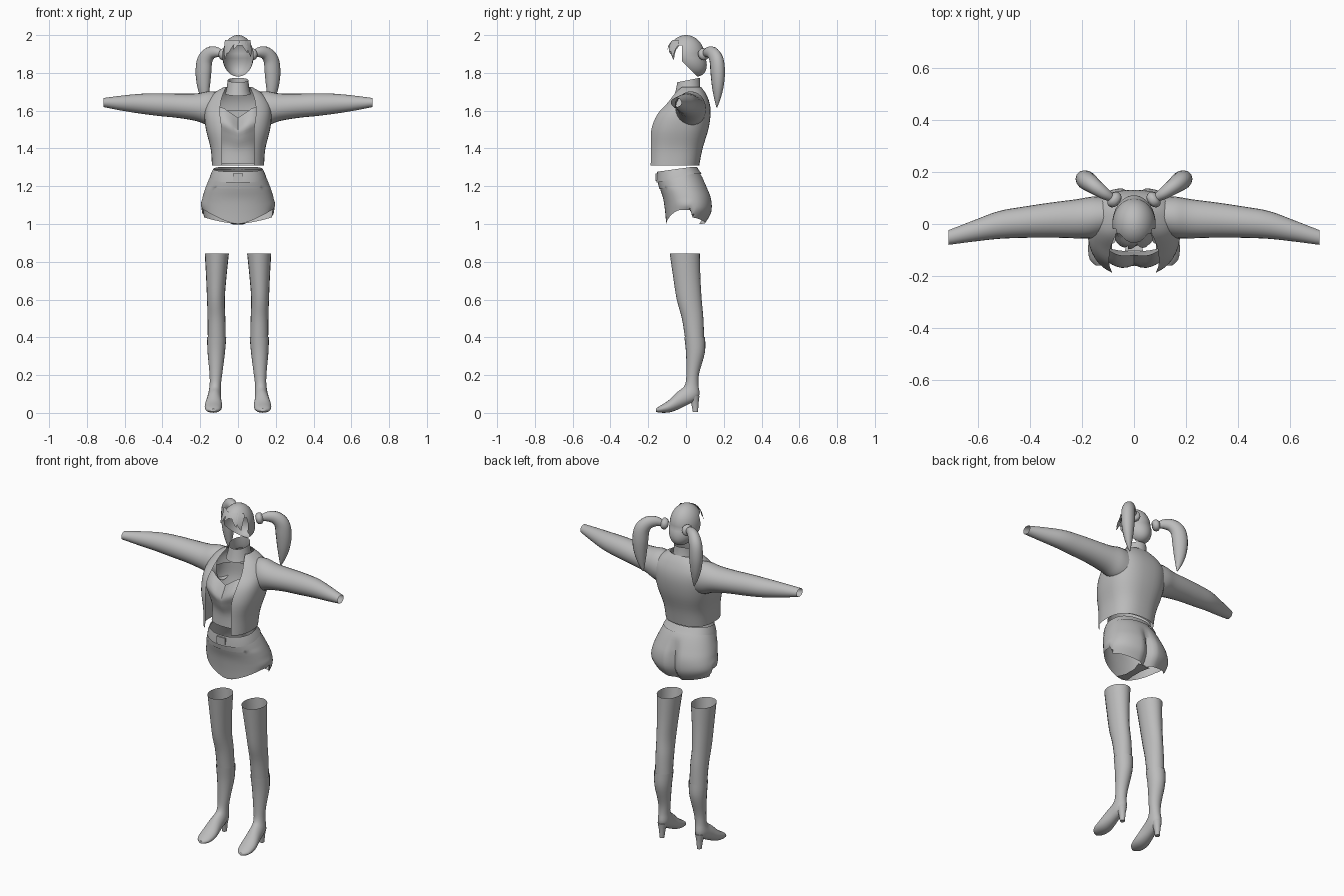
import bpy, bmesh, math
from mathutils import Vector

if "Cube" in bpy.data.objects:
    bpy.data.objects.remove(bpy.data.objects["Cube"])

grey = bpy.data.materials.new("soft_grey")
grey.diffuse_color = (0.5, 0.5, 0.5, 1)
grey.use_nodes = True
grey.node_tree.nodes["Principled BSDF"].inputs["Base Color"].default_value = grey.diffuse_color


def finish(name, bm, angle=50):
    me = bpy.data.meshes.new(name)
    bmesh.ops.recalc_face_normals(bm, faces=bm.faces)
    bm.to_mesh(me)
    bm.free()
    ob = bpy.data.objects.new(name, me)
    bpy.context.collection.objects.link(ob)
    me.materials.append(grey)
    bpy.ops.object.select_all(action='DESELECT')
    ob.select_set(True)
    bpy.context.view_layer.objects.active = ob
    bpy.ops.object.shade_smooth_by_angle(angle=math.radians(angle))
    return ob


def loft(name, rings, closed=True, caps=(False, False), angle=50):
    """Skin a list of equally long point rings."""
    bm = bmesh.new()
    vs = [[bm.verts.new(p) for p in r] for r in rings]
    n = len(vs[0])
    for a, b in zip(vs, vs[1:]):
        for i in range(n if closed else n - 1):
            j = (i + 1) % n
            bm.faces.new((a[i], a[j], b[j], b[i]))
    if caps[0]:
        bm.faces.new(vs[0])
    if caps[1]:
        bm.faces.new(vs[-1])
    return finish(name, bm, angle)


def smooth_rows(rows, sub=4):
    """Catmull-Rom interpolation of section parameters."""
    out = []
    for i in range(len(rows) - 1):
        p0, p1, p2, p3 = (rows[max(i - 1, 0)], rows[i], rows[i + 1], rows[min(i + 2, len(rows) - 1)])
        for k in range(sub):
            t = k / sub
            out.append([0.5 * (2 * b + (c - a) * t + (2 * a - 5 * b + 4 * c - d) * t * t
                        + (3 * b - a - 3 * c + d) * t ** 3) for a, b, c, d in zip(p0, p1, p2, p3)])
    return out + [list(rows[-1])]


def oval(t, a, yf, yb, n=2.0):
    """Point on a rounded cross-section; t = 0 is the back centre."""
    s, c = math.sin(t), math.cos(t)
    x = a * math.copysign(abs(s) ** (2 / n), s)
    y = (yf + yb) / 2 + (yb - yf) / 2 * math.copysign(abs(c) ** (2 / n), c)
    return x, y


def limb(name, secs, side, seg=20, caps=(False, False), sub=4):
    """Leg-like tube: sections are (cx, y, z, rx, depth, tilt in degrees)."""
    rings = []
    for cx, y, z, rx, d, f in smooth_rows(secs, sub):
        f = math.radians(f)
        rings.append([(side * (cx + rx * math.cos(t)), y + d * math.sin(t) * math.cos(f),
                       z + d * math.sin(t) * math.sin(f))
                      for t in (2 * math.pi * i / seg for i in range(seg))])
    return loft(name, rings, True, caps)


def tail(name, pts, side, seg=12, flat=1.0):
    """Tube along a path of (x, y, z, radius)."""
    pts = smooth_rows(pts, 5)
    rings = []
    for i, p in enumerate(pts):
        d = (Vector(pts[min(i + 1, len(pts) - 1)][:3]) - Vector(pts[max(i - 1, 0)][:3])).normalized()
        u = d.cross(Vector((-0.5, 0.85, 0))).normalized()
        w = d.cross(u)
        ring = [Vector(p[:3]) + p[3] * (math.cos(t) * u + flat * math.sin(t) * w)
                for t in (2 * math.pi * k / seg for k in range(seg))]
        rings.append([(side * q.x, q.y, q.z) for q in ring])
    return loft(name, rings, True, (True, True))


# Jacket body, open at the front: z, half width, front y, back y, half opening
rows = [(1.31, .138, -.205, .07, .085), (1.40, .145, -.202, .088, .085), (1.50, .17, -.195, .118, .085),
        (1.58, .178, -.165, .13, .095), (1.64, .168, -.11, .125, .092), (1.69, .13, -.07, .105, .078),
        (1.725, .075, -.04, .08, .062)]
rings = []
for z, a, yf, yb, o in smooth_rows(rows):
    n = 2.5
    end = math.pi - math.asin(min(o / a, .95) ** (n / 2))
    rings.append([(*oval(end * (2 * i / 40 - 1), a, yf, yb, n), z) for i in range(41)])
loft("jacket_body", rings, False)

# Sleeves: x, y, z, half depth, half height
for s, tag in ((1, "left"), (-1, "right")):
    secs = [(.11, .03, 1.605, .075, .095), (.16, .025, 1.612, .08, .09), (.22, .02, 1.618, .075, .073),
            (.32, .015, 1.626, .067, .064), (.42, .007, 1.632, .06, .06), (.52, -.004, 1.637, .053, .052),
            (.62, -.028, 1.64, .04, .039), (.712, -.052, 1.643, .028, .024)]
    loft("sleeve_" + tag, [[(s * x, y + ry * math.cos(t), z + rz * math.sin(t))
                            for t in (2 * math.pi * i / 24 for i in range(24))]
                           for x, y, z, ry, rz in smooth_rows(secs)])

# Fitted top with a heart-shaped upper edge: height fraction, half width, front, back
rows = [(0, .122, -.135, .05), (.3, .122, -.135, .07), (.55, .14, -.158, .09),
        (.75, .152, -.172, .1), (1, .14, -.125, .1)]
rings = []
for f, a, yf, yb in smooth_rows(rows):
    ring = []
    for i in range(48):
        x, y = oval(2 * math.pi * i / 48, a, yf, yb, 2.3)
        edge = 1.562 + .055 * min(abs(x) / .08, 1) if y < 0 else 1.60
        if y < 0:
            y += .02 * math.exp(-(x / .025) ** 2) * math.exp(-((f - .8) / .2) ** 2)
        ring.append((x, y, 1.32 + f * (edge - 1.32)))
    rings.append(ring)
loft("fitted_top", rings)

# Choker around the empty neck
loft("choker", [[(r * math.sin(t), .01 + (r + .005) * math.cos(t) + dy, z + .012 * math.cos(t))
                 for t in (2 * math.pi * i / 32 for i in range(32))]
                for z, r, dy in ((1.69, .068, 0), (1.715, .06, 0), (1.762, .055, .004))])

# Shorts: z, half width, front, back, hem fraction (1 = not affected by the hem)
rows = [(1.29, .13, -.148, .056, 1), (1.25, .15, -.15, .085, 1), (1.19, .173, -.138, .115, 1),
        (1.13, .19, -.12, .137, 1), (1.06, .196, -.11, .137, .5), (1.0, .186, -.105, .105, 0)]


def hem(x, y):
    return 1.0 + (.075 if y < .03 else .035) * min(1, abs(x) / .18) ** 1.5


rings = []
for z, a, yf, yb, f in smooth_rows(rows):
    ring = []
    f = max(0, min(1, f))
    for i in range(64):
        x, y = oval(2 * math.pi * i / 64, a, yf, yb, 2.2)
        zz = z - .02 * max(0, -y) / .15 if z > 1.2 else z
        if z < 1.13:
            h = hem(x, y)
            zz = h + (z - 1.0) / .13 * (1.13 - h)
        if y > 0:
            y -= .035 * math.exp(-(x / .025) ** 2) * max(0, min(1, (1.24 - z) / .1))
        ring.append((x, y, zz))
    rings.append(ring)
loft("shorts", rings)
loft("shorts_crotch", [[(x, y, z) for x in (-w, 0, w)] for y, z, w in
                       ((-.104, 1.004, .035), (-.04, .998, .022), (.03, .997, .022), (.085, 1.002, .04))], False)

# Waistband dipping at the front, with a plain buckle
rings = []
for z, a, yf, yb, dip in ((1.302, .131, -.152, .058, .025), (1.28, .143, -.156, .072, .035),
                          (1.265, .149, -.157, .083, .045)):
    ring = []
    for i in range(48):
        x, y = oval(2 * math.pi * i / 48, a, yf, yb, 2.2)
        ring.append((x, y, z - dip * max(0, (.03 - y) / .18)))
    rings.append(ring)
loft("waistband", rings)
bm = bmesh.new()
bmesh.ops.create_cube(bm, size=1)
for v in bm.verts:
    v.co = (v.co.x * .055, -.157 + v.co.y * .009, 1.248 + v.co.z * .04)
finish("buckle", bm, 30)

# Stockings, boots and heels
for s, tag in ((1, "left"), (-1, "right")):
    limb("stocking_" + tag, [(.112, -.006, .845, .064, .08, 0), (.115, .004, .72, .054, .072, 0),
                             (.117, .017, .6, .047, .066, 0), (.114, .035, .5, .047, .057, 0),
                             (.113, .046, .39, .047, .05, 0)], s)
    limb("boot_" + tag, [(.113, .046, .402, .051, .055, 0), (.115, .05, .32, .046, .05, 0),
                         (.117, .036, .21, .034, .034, 0), (.12, .031, .15, .03, .035, -5),
                         (.123, .022, .105, .034, .05, -28), (.127, -.025, .073, .038, .042, -55),
                         (.13, -.085, .036, .046, .032, -80), (.132, -.135, .02, .038, .019, -90),
                         (.132, -.16, .014, .014, .008, -90)], s, caps=(False, True))
    limb("heel_" + tag, [(.123, .042, .09, .028, .03, 0), (.123, .047, .05, .018, .02, 0),
                         (.123, .05, .004, .013, .014, 0)], s, 14, (True, True))

# Hair cap: a head shape narrowing to the nape with the face left open
bm = bmesh.new()
bmesh.ops.create_uvsphere(bm, u_segments=40, v_segments=28, radius=1)
for v in bm.verts:
    x, y, z = v.co
    v.co = (x * .083, y * .098 + (.05 * -z if z < 0 else 0), 1.89 + z * .11)
for co, no in (((0, 0, 1.945), (0, 0, 1)), ((0, -.02, 1.86), (0, 1, 0)), ((0, -.02, 1.86), (0, 1, 1))):
    bmesh.ops.bisect_plane(bm, geom=bm.verts[:] + bm.edges[:] + bm.faces[:], plane_co=co, plane_no=no)
face = []
for f in bm.faces:
    c = f.calc_center_median()
    if (c.y < -.02 and c.z < 1.945) or (c.z < 1.86 and c.y + .02 < 1.86 - c.z):
        face.append(f)
bmesh.ops.delete(bm, geom=face, context='FACES')
finish("hair_cap", bm)

# Fringe locks: flat tapered strips, from the hairline to a tip
locks = [(.025, .03, .05, 1.905), (.05, .028, .068, 1.885), (-.03, .03, -.055, 1.90),
         (-.055, .026, -.07, 1.87), (.0, .028, -.022, 1.925)]
for k, (x0, w, x1, z1) in enumerate(locks):
    rings = []
    for i in range(7):
        t = i / 6
        x, z = x0 + (x1 - x0) * t, 1.975 + (z1 - 1.975) * t
        hw = w / 2 * (1 - t ** 2) + .001
        rings.append([(x + j * hw, -.101 * math.sqrt(max(.1, 1 - ((x + j * hw) / .088) ** 2
                       - (max(0, z - 1.89) / .113) ** 2)) - .004, z) for j in (-1, 0, 1)])
    loft("fringe_lock_%d" % k, rings, False)

# Hair ties and pigtails
for s, tag in ((1, "left"), (-1, "right")):
    tail("hair_tie_" + tag, [(.06, .082, 1.895, .018), (.068, .088, 1.897, .03),
                             (.082, .098, 1.9, .031), (.092, .105, 1.902, .018)], s, 16)
    tail("pigtail_" + tag, [(.085, .1, 1.9, .018), (.115, .118, 1.91, .028), (.15, .143, 1.902, .036),
                            (.176, .162, 1.865, .042), (.183, .168, 1.8, .043), (.182, .168, 1.73, .035),
                            (.176, .166, 1.67, .021), (.167, .163, 1.618, .003)], s, 14, .85)
